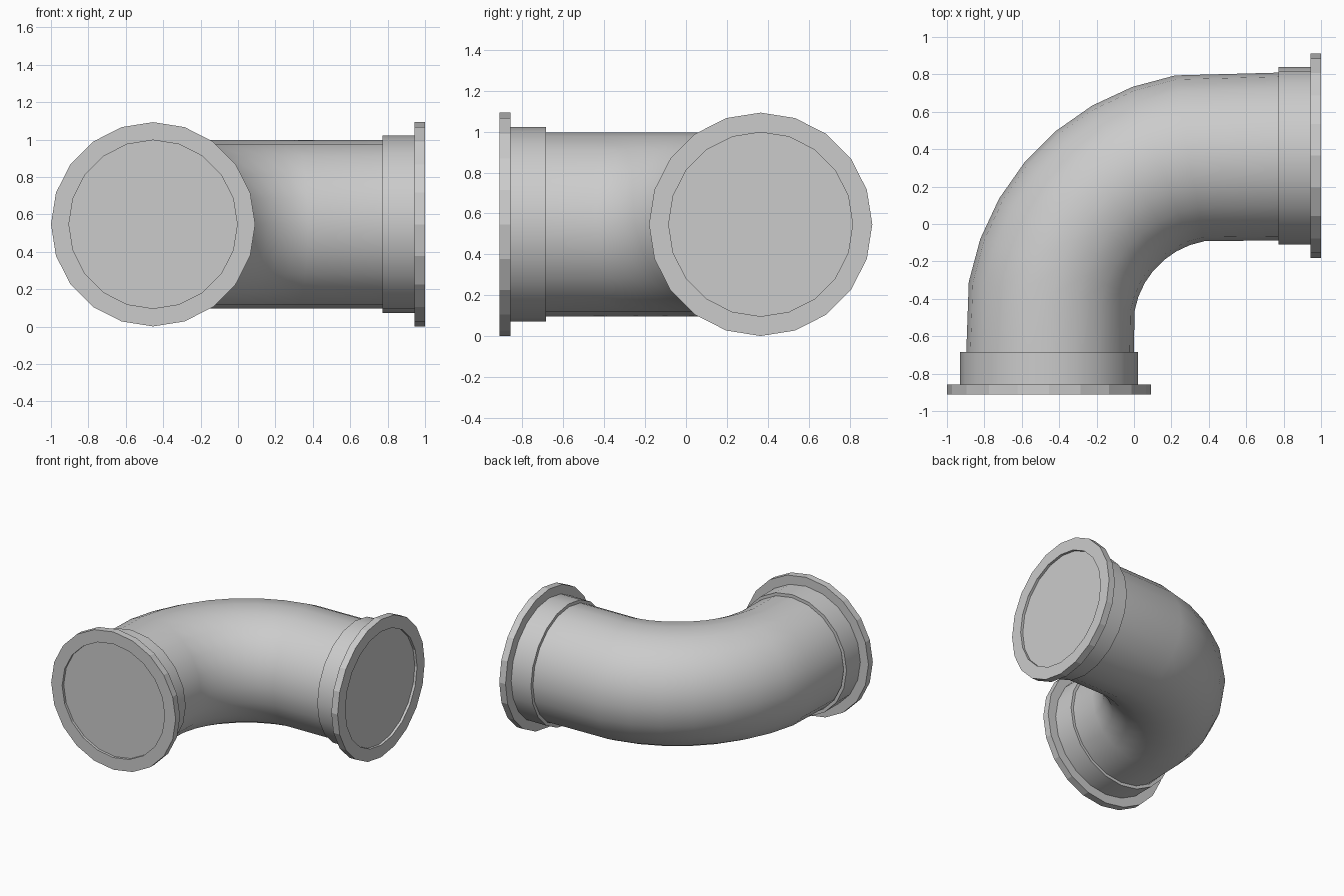
import bpy, bmesh
from math import sin, cos, radians, pi
from mathutils import Vector

if "Cube" in bpy.data.objects:
    bpy.data.objects.remove(bpy.data.objects["Cube"])

SIDES = 20
Z = 0.547            # height of the pipe axis
X0, Y0 = -0.454, 0.365   # axis of the front leg and of the right leg
END_Y = -0.912       # plane of the front end
PIPE_R = 0.45
BEND_R = 0.91        # bend radius of the centre line
RECESS = 0.02        # depth of the closed pipe end inside the flange ring


def smooth(obj):
    bpy.ops.object.select_all(action='DESELECT')
    obj.select_set(True)
    bpy.context.view_layer.objects.active = obj
    bpy.ops.object.shade_smooth_by_angle(angle=radians(30))


def sweep(name, stations, caps=False, loop=False):
    """Loft round sections through (x, y, turn angle, radius) stations."""
    bm = bmesh.new()
    rings = []
    for x, y, a, radius in stations:
        side = Vector((-cos(a), sin(a), 0))   # towards the outside of the bend
        ring = []
        for i in range(SIDES):
            t = 2 * pi * i / SIDES
            p = Vector((x, y, Z)) + radius * (cos(t) * side + sin(t) * Vector((0, 0, 1)))
            ring.append(bm.verts.new(p))
        rings.append(ring)
    pairs = list(zip(rings, rings[1:]))
    if loop:
        pairs.append((rings[-1], rings[0]))
    for r0, r1 in pairs:
        for i in range(SIDES):
            j = (i + 1) % SIDES
            bm.faces.new((r0[i], r0[j], r1[j], r1[i]))
    if caps:
        bm.faces.new(rings[0])
        bm.faces.new(rings[-1])
    bmesh.ops.recalc_face_normals(bm, faces=bm.faces)
    mesh = bpy.data.meshes.new(name)
    bm.to_mesh(mesh)
    bm.free()
    obj = bpy.data.objects.new(name, mesh)
    bpy.context.collection.objects.link(obj)
    return obj


# Elbow pipe: straight ends joined by a 90 degree bend, closed at both ends
path = [(X0, END_Y + RECESS, 0, PIPE_R)]
for k in range(1, 9):
    a = radians(10 * k)
    path.append((X0 + BEND_R * (1 - cos(a)), Y0 - BEND_R * (1 - sin(a)), a, PIPE_R))
path.append((1.0 - RECESS, Y0, pi / 2, PIPE_R))
smooth(sweep("elbow_pipe", path, caps=True))


def ring_pair(name, radius, near, far):
    """A ring round each pipe end, spanning two distances back from the end."""
    section = [(near, PIPE_R), (near, radius), (far, radius), (far, PIPE_R)]
    front = sweep("front_" + name, [(X0, END_Y + d, 0, r) for d, r in section], loop=True)
    right = sweep("right_" + name, [(1 - d, Y0, pi / 2, r) for d, r in section], loop=True)
    return front, right


# Flat-faced end flanges
ring_pair("flange", 0.546, 0.0, 0.055)

# Smooth collars behind the flanges
for collar in ring_pair("collar", 0.475, 0.055, 0.228):
    smooth(collar)
